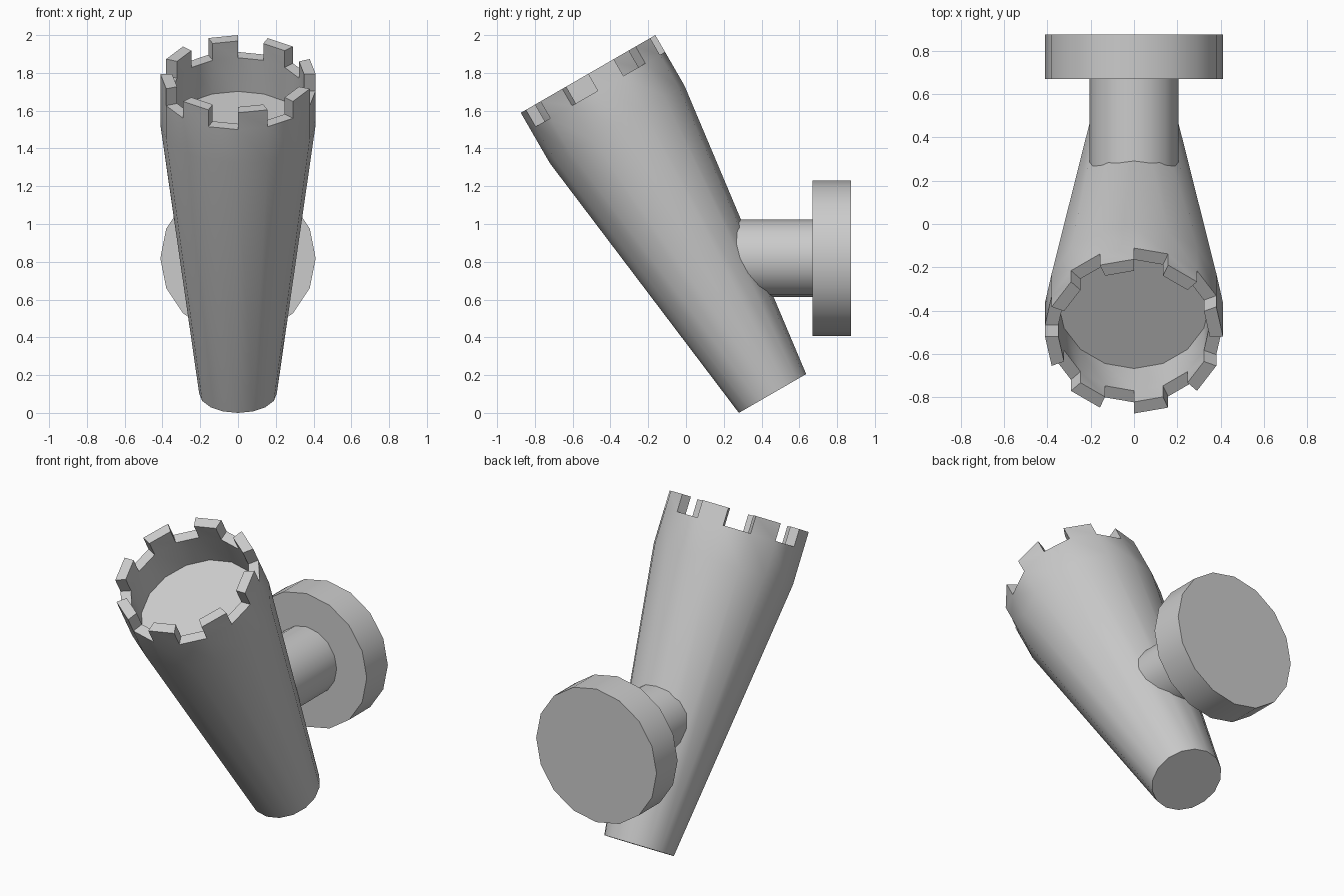
import bpy, bmesh, math
from mathutils import Vector, Matrix

if "Cube" in bpy.data.objects:
    bpy.data.objects.remove(bpy.data.objects["Cube"])

U = 0.2056      # base unit: radius of the narrow end
N = 16          # sides of every round part


def lathe(name, profile, matrix, merlon_band=None, merlon_height=0.0):
    """Closed solid of revolution; optionally raise alternate faces of one band."""
    bm = bmesh.new()
    rings = []
    for r, z in profile:
        rings.append([bm.verts.new((r * math.sin(2 * math.pi * k / N),
                                    r * math.cos(2 * math.pi * k / N), z)) for k in range(N)])
    raised = []
    for i in range(len(rings) - 1):
        a, b = rings[i], rings[i + 1]
        for k in range(N):
            j = (k + 1) % N
            f = bm.faces.new((a[k], b[k], b[j], a[j]))
            if i == merlon_band and k % 2 == 1:
                raised.append(f)
    bm.faces.new(rings[0])
    bm.faces.new(rings[-1])
    bmesh.ops.recalc_face_normals(bm, faces=bm.faces[:])
    if raised:
        out = bmesh.ops.extrude_discrete_faces(bm, faces=raised)
        verts = {v for f in out["faces"] for v in f.verts}
        bmesh.ops.translate(bm, verts=list(verts), vec=(0, 0, merlon_height))
        bmesh.ops.recalc_face_normals(bm, faces=bm.faces[:])
    bm.transform(matrix)
    me = bpy.data.meshes.new(name)
    bm.to_mesh(me)
    bm.free()
    ob = bpy.data.objects.new(name, me)
    bpy.context.collection.objects.link(ob)
    bpy.ops.object.select_all(action='DESELECT')
    ob.select_set(True)
    bpy.context.view_layer.objects.active = ob
    bpy.ops.object.shade_smooth_by_angle(angle=math.radians(30))
    return ob


# Leaning tapered body with a hollow, notched rim
tilt = Matrix.Translation(Vector((0, 0.458, 0.5 * U))) @ Matrix.Rotation(math.radians(30), 4, 'X')
lathe("tapered_body",
      [(U, 0), (2 * U, 8 * U), (2 * U, 9 * U), (1.7 * U, 9 * U), (1.7 * U, 8 * U)],
      tilt, merlon_band=2, merlon_height=0.5 * U)

# Horizontal mounting stem and wall disc, pointing to the back
back = Matrix.Translation(Vector((0, 0, 0.818))) @ Matrix.Rotation(math.radians(-90), 4, 'X')
lathe("mount_stem", [(U, 0.12), (U, 0.68)], back)
lathe("mount_disc", [(2 * U, 0.669), (2 * U, 0.8746)], back)
